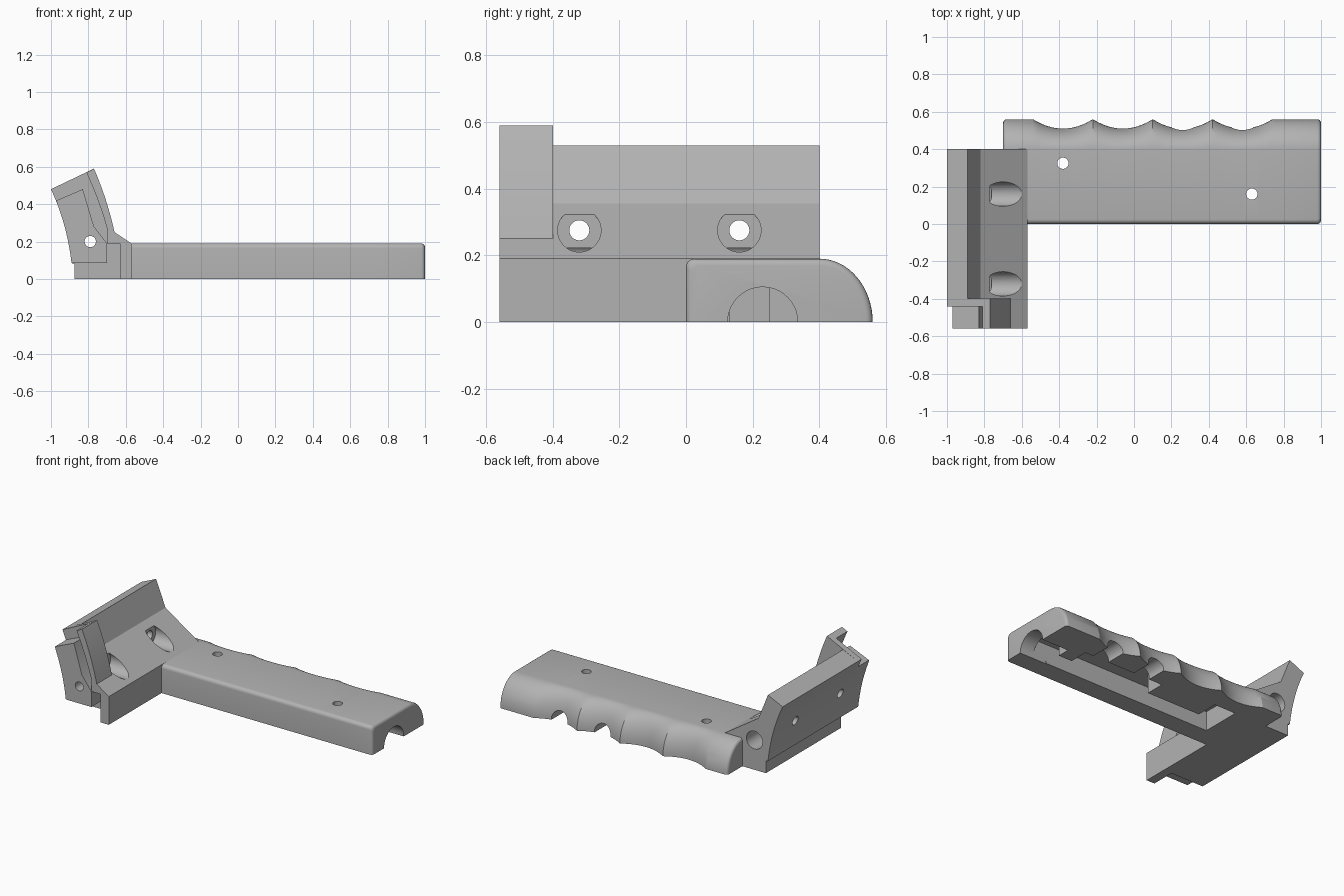
import bpy, bmesh, math
from mathutils import Matrix, Vector

cube = bpy.data.objects.get("Cube")
if cube:
    bpy.data.objects.remove(cube, do_unlink=True)

grey = bpy.data.materials.new("plain grey")
grey.use_nodes = True
grey.diffuse_color = (0.45, 0.45, 0.45, 1)
grey.node_tree.nodes["Principled BSDF"].inputs["Base Color"].default_value = grey.diffuse_color


def finish(bm, name):
    bmesh.ops.recalc_face_normals(bm, faces=bm.faces)
    mesh = bpy.data.meshes.new(name)
    bm.to_mesh(mesh)
    bm.free()
    mesh.materials.append(grey)
    ob = bpy.data.objects.new(name, mesh)
    bpy.context.collection.objects.link(ob)
    return ob


def loft(name, sections):
    """Skin matching closed sections and cap both ends."""
    bm = bmesh.new()
    rings = [[bm.verts.new(p) for p in s] for s in sections]
    n = len(rings[0])
    for a, b in zip(rings, rings[1:]):
        for i in range(n):
            j = (i + 1) % n
            bm.faces.new((a[i], a[j], b[j], b[i]))
    bm.faces.new(rings[0])
    bm.faces.new(rings[-1])
    return finish(bm, name)


def extrude(name, profile, y0, y1):
    return loft(name, [[(x, y, z) for x, z in profile] for y in (y0, y1)])


def box(x0, x1, y0, y1, z0, z1):
    return extrude("cutter", [(x0, z0), (x1, z0), (x1, z1), (x0, z1)], y0, y1)


def rod(start, end, radius):
    a, b = Vector(start), Vector(end)
    bm = bmesh.new()
    turn = (b - a).to_track_quat('Z', 'Y').to_matrix().to_4x4()
    bmesh.ops.create_cone(bm, cap_ends=True, segments=40, radius1=radius, radius2=radius,
                          depth=(b - a).length, matrix=Matrix.Translation((a + b) / 2) @ turn)
    return finish(bm, "cutter")


def cut(ob, cutters):
    for c in cutters:
        c.hide_render = True
        m = ob.modifiers.new("cut", 'BOOLEAN')
        m.operation, m.solver, m.object = 'DIFFERENCE', 'EXACT', c
    bpy.context.view_layer.update()
    graph = bpy.context.evaluated_depsgraph_get()
    mesh = bpy.data.meshes.new_from_object(ob.evaluated_get(graph))
    ob.modifiers.clear()
    ob.data = mesh
    for c in cutters:
        bpy.data.objects.remove(c, do_unlink=True)


def bezier(p, q, r, n=10):
    return [tuple((1 - t) ** 2 * a + 2 * t * (1 - t) * b + t * t * c for a, b, c in zip(p, q, r))
            for t in (i / n for i in range(n + 1))]


# Grip: finger grooves swept along the rounded back edge
PITCH, FIRST = 0.32, -0.54


def back_edge(x):
    u = (x - FIRST) / PITCH
    if not 0 < u < 4:
        return 0.56
    return 0.56 - 0.05 * (1 - (2 * (u % 1) - 1) ** 2)


def grip_section(x, d=0.0):
    top, back, r = 0.19 - d, back_edge(x) - d, 0.025
    pts = [(d, 0)]
    for i in range(6):
        a = math.pi / 2 * i / 5
        pts.append((d + r - r * math.cos(a), top - r + r * math.sin(a)))
    for i in range(17):
        a = math.pi / 2 * i / 16
        pts.append((0.4 + (back - 0.4) * math.sin(a), top * math.cos(a)))
    return [(x, y, z) for y, z in pts]


R = 0.02
rounding = [(R * (1 - math.sin(i * math.pi / 8)), R * (1 - math.cos(i * math.pi / 8))) for i in range(5)]
sections = [grip_section(-0.70 + e, d) for e, d in reversed(rounding)]
sections.sort(key=lambda s: s[0][0])
sections += [grip_section(FIRST + PITCH * i / 12) for i in range(49)]
sections += [grip_section(1 - e, d) for e, d in rounding]
grip = loft("grip", sections)

# Underside channel, pockets, cable exit, finger openings and screw holes
cut(grip, [box(-0.46, 0.9, 0.13, 0.25, -0.1, 0.13)])
cut(grip, [box(0.1, 0.7, 0.2, 0.38, -0.1, 0.13)])
cut(grip, [box(-0.46, -0.3, 0.2, 0.4, -0.1, 0.129)])
cut(grip, [rod((0.8, 0.23, 0), (1.1, 0.23, 0), 0.105)])
for x in (0.26, 0.58):
    cut(grip, [rod((x, 0.3, 0.01), (x, 0.7, 0.01), 0.06)])
for x, y in ((-0.38, 0.325), (0.63, 0.16)):
    cut(grip, [rod((x, y, -0.1), (x, y, 0.3), 0.03)])

# Clamp head profiles
outer = bezier((-1, 0.48), (-0.915, 0.30), (-0.89, 0.085))
inner = bezier((-0.66, 0.25), (-0.70, 0.43), (-0.77, 0.59))
middle = bezier((-0.81, 0.57), (-0.735, 0.40), (-0.70, 0.27))
ledge = [(-0.70, 0.19), (-0.63, 0.19), (-0.63, 0), (-0.57, 0), (-0.57, 0.19)]

head = extrude("head_plate", [(-0.875, 0), (-0.57, 0), (-0.57, 0.19), (-0.82, 0.355),
                              (-0.89, 0.53)] + outer + [(-0.875, 0.08)], -0.40, 0.40)
flange = extrude("head_flange", [(-0.70, 0.085)] + ledge + inner + outer, -0.44, -0.399)
rail = extrude("flange_rail", ledge + inner + middle, -0.56, -0.439)
block_edge = [p for p in outer if p[1] < 0.42]
block = extrude("hinge_block", [(-0.70, 0.085), (-0.70, 0.19), (-0.77, 0.28), (-0.83, 0.48),
                                (-0.97, 0.42)] + block_edge, -0.56, -0.439)

# Pivot bore and counterbored cross holes
for ob in (head, flange, block):
    cut(ob, [rod((-0.79, -0.7, 0.2), (-0.79, 0.6, 0.2), 0.03)])
cut(head, [rod((-0.79, 0.24, 0.2), (-0.79, 0.6, 0.2), 0.06)])
for y in (-0.32, 0.16):
    cut(head, [rod((-1.1, y, 0.275), (-0.4, y, 0.275), 0.03)])
    cut(head, [rod((-0.77, y, 0.275), (-0.4, y, 0.275), 0.065)])

for ob in (grip, head, flange, rail, block):
    bpy.ops.object.select_all(action='DESELECT')
    ob.select_set(True)
    bpy.context.view_layer.objects.active = ob
    bpy.ops.object.shade_smooth_by_angle(angle=math.radians(25))
